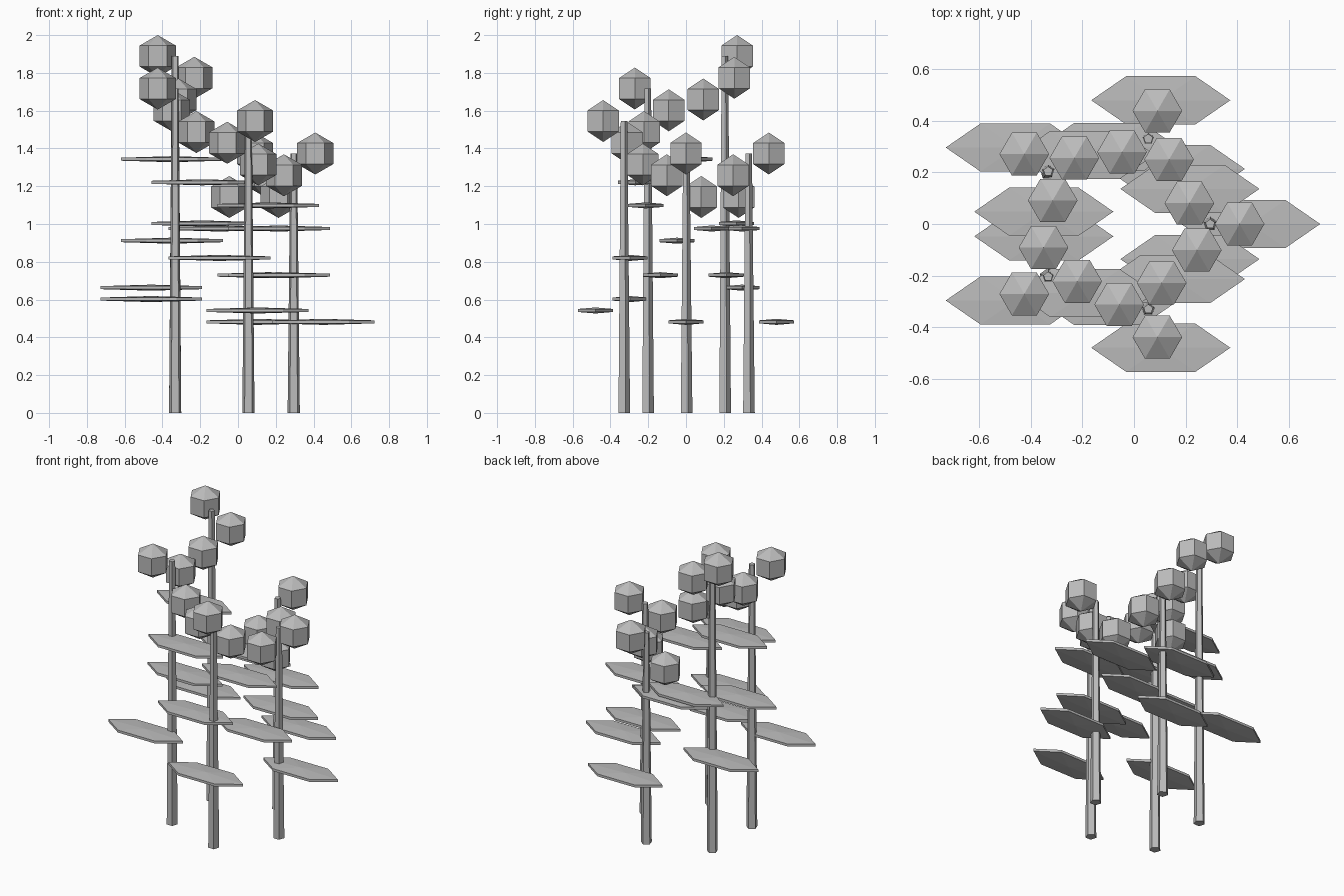
import bpy, bmesh
from math import sin, cos, radians

cube = bpy.data.objects.get("Cube")
if cube:
    bpy.data.objects.remove(cube, do_unlink=True)

grey = bpy.data.materials.new("plain_grey")
grey.use_nodes = True
colour = (0.5, 0.5, 0.5, 1)
grey.diffuse_color = colour
grey.node_tree.nodes["Principled BSDF"].inputs["Base Color"].default_value = colour


def lathe(name, sides, start, rings, location, scale=(1, 1, 1), poles=None):
    """Flat-faced turned shape from (radius, z) rings; poles close it in points."""
    bm = bmesh.new()
    loops = []
    for r, z in rings:
        angles = [radians(start + 360 * i / sides) for i in range(sides)]
        loops.append([bm.verts.new((r * cos(a), r * sin(a), z)) for a in angles])
    for low, high in zip(loops, loops[1:]):
        for i in range(sides):
            j = (i + 1) % sides
            bm.faces.new((low[i], low[j], high[j], high[i]))
    if poles:
        for loop, z in zip((loops[0], loops[-1]), poles):
            tip = bm.verts.new((0, 0, z))
            for i in range(sides):
                bm.faces.new((loop[i], loop[(i + 1) % sides], tip))
    else:
        bm.faces.new(loops[0])
        bm.faces.new(loops[-1])
    for v in bm.verts:
        v.co = [c * s for c, s in zip(v.co, scale)]
    bmesh.ops.recalc_face_normals(bm, faces=bm.faces)
    mesh = bpy.data.meshes.new(name)
    bm.to_mesh(mesh)
    bm.free()
    mesh.materials.append(grey)
    obj = bpy.data.objects.new(name, mesh)
    obj.location = location
    bpy.context.collection.objects.link(obj)
    return obj


def faceted_ball(name, location, size):
    ring = sin(radians(60))
    return lathe(name, 6, 0, [(ring, -0.5), (ring, 0.5)], location, size, (-1, 1))


RING, CENTRE_X = 0.347, -0.052
BLOOM, BLOOM_REACH, LEAF_REACH = 0.111, 0.114, 0.157
heights = [1.373, 1.373, 1.889, 1.717, 1.545]

for k, h in enumerate(heights):
    turn = 72 * k
    x = CENTRE_X + RING * cos(radians(turn))
    y = RING * sin(radians(turn))

    # Tapered five-sided stem
    lathe(f"stem_{k + 1}", 5, 90, [(0.034, 0), (0.019, h)], (x, y, 0))

    # Three flat leaves spiralling up the stem
    for j in range(3):
        a = radians(turn + 240 * j)
        spot = (x + LEAF_REACH * cos(a), y + LEAF_REACH * sin(a), h * (0.351 + 0.18 * j))
        faceted_ball(f"leaf_{k + 1}_{j + 1}", spot, (0.311, 0.124, 0.016))

    # Three blooms stepping down from the tip
    for j, offset in enumerate((0, 243, 135)):
        a = radians(turn + offset)
        spot = (x + BLOOM_REACH * cos(a), y + BLOOM_REACH * sin(a), h - 0.115 * j)
        faceted_ball(f"bloom_{k + 1}_{j + 1}", spot, (BLOOM, BLOOM, BLOOM))
